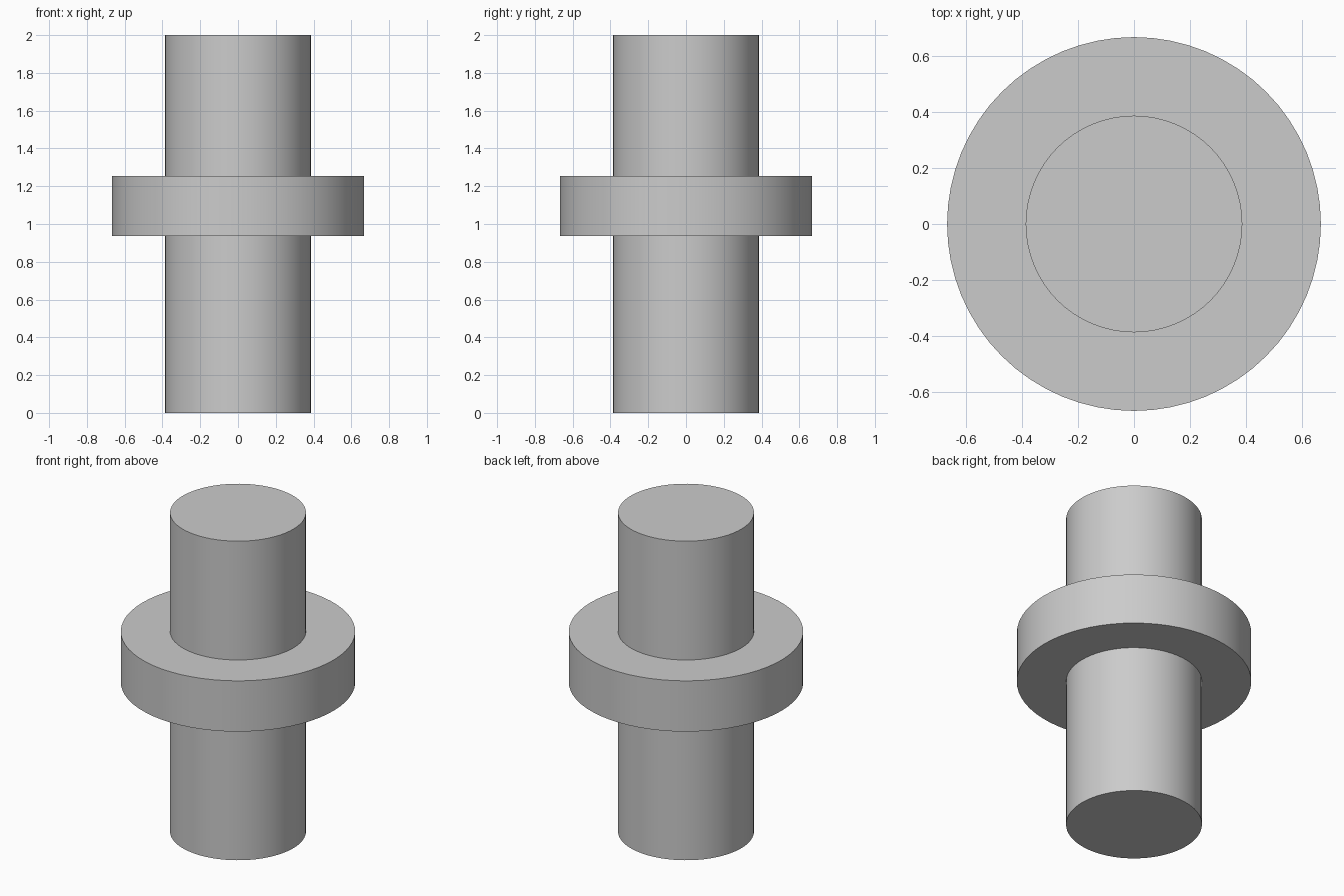
import bpy
import bmesh
from math import radians, tau
from mathutils import Matrix

SIDES = 64

cube = bpy.data.objects.get("Cube")
if cube:
    bpy.data.objects.remove(cube, do_unlink=True)

# Single plain grey finish
grey = bpy.data.materials.new("plain_grey")
grey.use_nodes = True
colour = (0.6, 0.6, 0.6, 1)
grey.diffuse_color = colour
grey.node_tree.nodes["Principled BSDF"].inputs["Base Color"].default_value = colour


def lathe(name, profile):
    """Revolve (radius, height) points about z; the profile starts and ends on the axis."""
    bm = bmesh.new()
    verts = [bm.verts.new((r, 0, z)) for r, z in profile]
    edges = [bm.edges.new(pair) for pair in zip(verts, verts[1:])]
    bmesh.ops.spin(bm, geom=verts + edges, cent=(0, 0, 0), axis=(0, 0, 1),
                   angle=tau, steps=SIDES, use_merge=True)
    bmesh.ops.remove_doubles(bm, verts=bm.verts, dist=0.0001)
    bmesh.ops.recalc_face_normals(bm, faces=bm.faces)
    mesh = bpy.data.meshes.new(name)
    bm.to_mesh(mesh)
    bm.free()
    mesh.materials.append(grey)
    obj = bpy.data.objects.new(name, mesh)
    bpy.context.collection.objects.link(obj)
    bpy.ops.object.select_all(action="DESELECT")
    obj.select_set(True)
    bpy.context.view_layer.objects.active = obj
    bpy.ops.object.shade_smooth_by_angle(angle=radians(30))
    return obj


# Shaft with a wide collar slightly above its middle
shaft, collar = 0.386, 0.666
low, high, top = 0.937, 1.255, 2.0
lathe("collared_shaft", [(0, 0), (shaft, 0), (shaft, low), (collar, low),
                         (collar, high), (shaft, high), (shaft, top), (0, top)])
